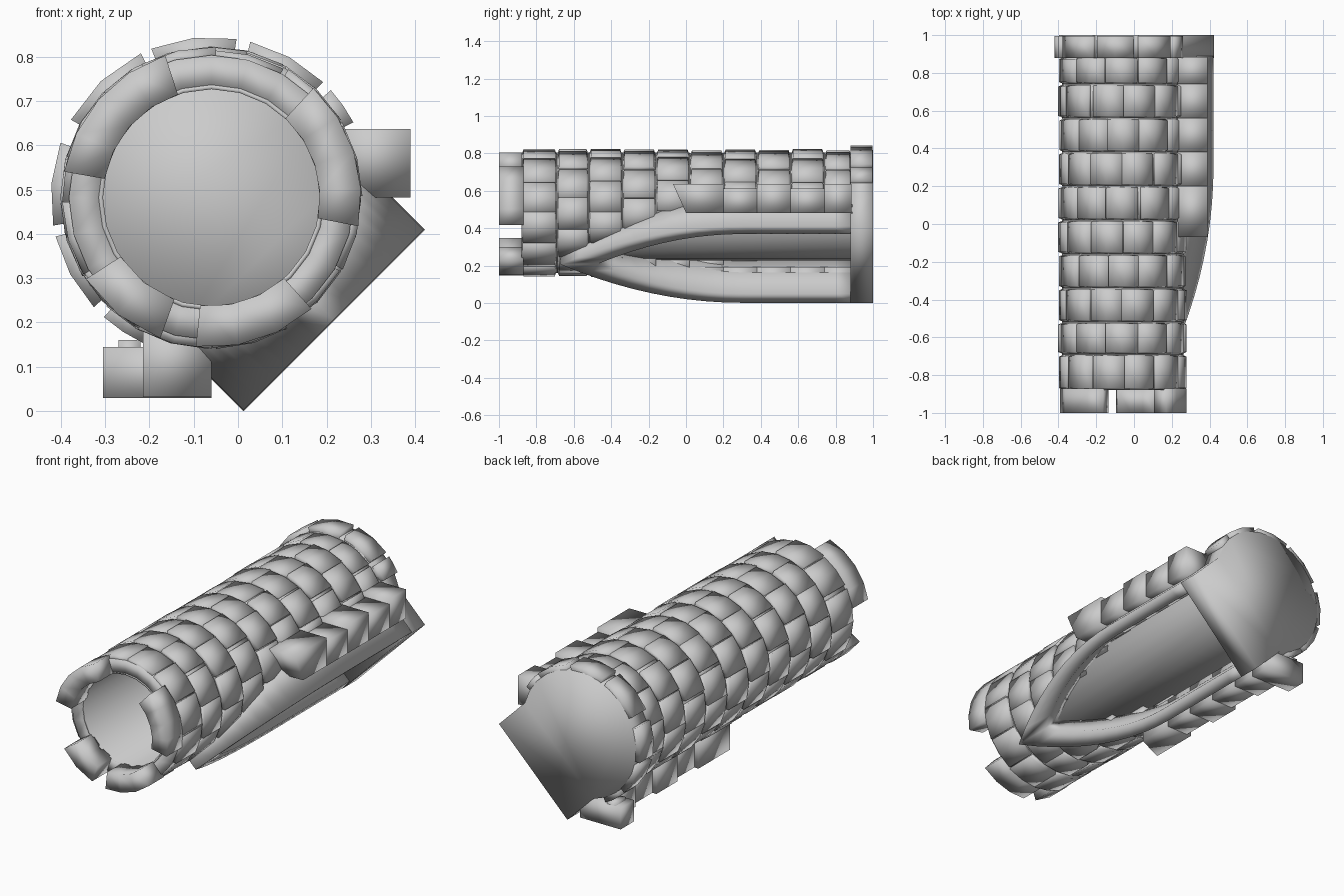
import bpy, bmesh, math, random
from mathutils import Vector

if "Cube" in bpy.data.objects:
    bpy.data.objects.remove(bpy.data.objects["Cube"])
random.seed(3)
CX, CZ = -0.06, 0.482
RI, RO = 0.245, 0.338
S = math.sqrt(0.5)

def polar(deg, r, y):
    a = math.radians(deg)
    return Vector((CX + r * math.cos(a), y, CZ + r * math.sin(a)))

def diag(d, lat, y):
    # d = distance out along the lower-right diagonal, lat = sideways
    return Vector((CX + (d + lat) * S, y, CZ + (lat - d) * S))

def finish(bm, name):
    # every part is softly shaded right across its edges
    bmesh.ops.recalc_face_normals(bm, faces=bm.faces[:])
    for f in bm.faces:
        f.smooth = True
    me = bpy.data.meshes.new(name)
    bm.to_mesh(me)
    bm.free()
    ob = bpy.data.objects.new(name, me)
    bpy.context.collection.objects.link(ob)
    return ob

def strip(bm, rows, closed=False):
    # sweep a four-point section through the rows
    rows = [[bm.verts.new(p) for p in r] for r in rows]
    pairs = list(zip(rows, rows[1:] + rows[:1])) if closed else list(zip(rows, rows[1:]))
    for a, b in pairs:
        for i in range(4):
            j = (i + 1) % 4
            bm.faces.new((a[i], a[j], b[j], b[i]))
    if not closed:
        bm.faces.new(rows[0])
        bm.faces.new(rows[-1])
    return rows

def arc(bm, a0, a1, r0, r1, y0, y1, taper=0.0):
    # curved block; taper narrows its outer face
    full = a1 - a0 >= 359.9
    n = max(2, round((a1 - a0) / 15))
    angs = [a0 + (a1 - a0) * i / n for i in range(n if full else n + 1)]
    return strip(bm, [[polar(a, r0, y0), polar(a, r1, y0 + taper),
                       polar(a, r1, y1 - taper), polar(a, r0, y1)] for a in angs], full)

def box(bm, x, y, z):
    geo = bmesh.ops.create_cube(bm, size=1)
    for v in geo['verts']:
        v.co = Vector([lo + (hi - lo) * (c + 0.5) for c, (lo, hi) in zip(v.co, (x, y, z))])
    return geo['verts']

def arch(y, y_tip, w):
    u = min(1, max(0, (0.3 - y) / (0.3 - y_tip)))
    return w * (1 - u * u)

# Thin inner shaft with a closed inner end; it is also the floor of the arch
bm = bmesh.new()
rows = arc(bm, 0, 360, RI, 0.255, -0.88, 0.9)
bmesh.ops.delete(bm, geom=[f for f in bm.faces if all(v.co.y > 0.89 for v in f.verts)],
                 context='FACES')
bm.faces.new([r[3] for r in rows])
finish(bm, "tower_shaft")

# Wall backing and staggered bricks, cut away behind the arched frame
edges = [-0.88, -0.69, -0.52, -0.34, -0.16, 0.02, 0.2, 0.38, 0.56, 0.74, 0.885]
wall, bm = bmesh.new(), bmesh.new()
for k, (y0, y1) in enumerate(zip(edges, edges[1:])):
    half = math.degrees(math.asin(arch(y0, -0.67, 0.29) / RO))
    arc(wall, -45 + half, 315 - half, 0.248, 0.322, y0, y1)
    for i in range(12):
        a = i * 30 + (k % 2) * 15 + random.uniform(-2, 2)
        off = (a + 15 + 45 + 180) % 360 - 180
        lo, hi = off - 14.7, off + 14.6
        if half > 1:
            lo, hi = (max(lo, half), hi) if off > 0 else (lo, min(hi, -half))
        if hi - lo > 5:
            arc(bm, lo - 45, hi - 45, 0.31, RO + random.uniform(-0.005, 0.004), y0, y1, 0.012)
finish(wall, "tower_wall")
finish(bm, "brick_courses")

# Battlements at the open end
bm = bmesh.new()
for a0, a1 in ((-11, 47), (-96, -48), (-147, -110), (108, 170)):
    arc(bm, a0, a1, RI, RO, -1, -0.87)
finish(bm, "battlements")

# Solid base with a squared corner carrying the arch
bm = bmesh.new()
ang = math.degrees(math.asin(0.29 / RO))
lo = [diag(0.392, l, 0) for l in (-0.29, 0.29)]
lo += [polar(-45 + ang + (360 - 2 * ang) * i / 18, RO, 0) for i in range(19)]
front = [bm.verts.new((p.x, 0.88, p.z)) for p in lo]
back = [bm.verts.new((p.x, 1, p.z)) for p in lo]
bm.faces.new(front)
bm.faces.new(back)
for i in range(len(lo)):
    j = (i + 1) % len(lo)
    bm.faces.new((front[i], front[j], back[j], back[i]))
finish(bm, "tower_base")

# Raised bricks around the base
bm = bmesh.new()
for a0, a1 in ((28, 42), (46, 76), (81, 112), (116, 151), (160, 190), (194, 223), (228, 245)):
    arc(bm, a0, a1, 0.3, 0.363, 0.88, 0.996)
box(bm, (-0.305, -0.06), (0.88, 0.996), (0.03, 0.145))
box(bm, (-0.27, -0.22), (0.9, 0.99), (0.1, 0.16))
finish(bm, "base_bricks")

# Pointed arch frame, its back edge resting on the inner shaft
def seat(lat):
    return math.sqrt(max(0.1 ** 2, 0.25 ** 2 - lat * lat))

rows = []
N = 16
for i in range(-N, N + 1):
    t = 1 - abs(i) / N
    s = -1 if i < 0 else 1
    yo = 0.89 + (-0.67 - 0.89) * t
    yi = 0.89 + (-0.47 - 0.89) * t
    wo, wi = s * arch(yo, -0.67, 0.29), s * arch(yi, -0.47, 0.225)
    rows.append([diag(seat(wo), wo, yo), diag(0.39, wo, yo),
                 diag(0.385, wi, yi), diag(seat(wi), wi, yi)])
bm = bmesh.new()
strip(bm, rows)
finish(bm, "arch_frame")

# Two rows of projecting stones either side of the arch
bm = bmesh.new()
ys = [-0.07] + edges[6:]
for k, (y0, y1) in enumerate(zip(ys, ys[1:])):
    v = 0.155 - 0.025 * (k % 2)
    a = box(bm, (CX + 0.29, CX + 0.45), (y0, y1), (CZ, CZ + v))
    b = box(bm, (CX - v, CX), (y0, y1), (CZ - 0.45, CZ - 0.29))
    if k == 0:
        # sloped lead-in on the first stone
        for p in a + b:
            edge = p.co.z < CZ + 0.01 if p in a else p.co.x > CX - 0.01
            if edge and p.co.y < 0:
                p.co.y += 0.07
finish(bm, "side_stones")
